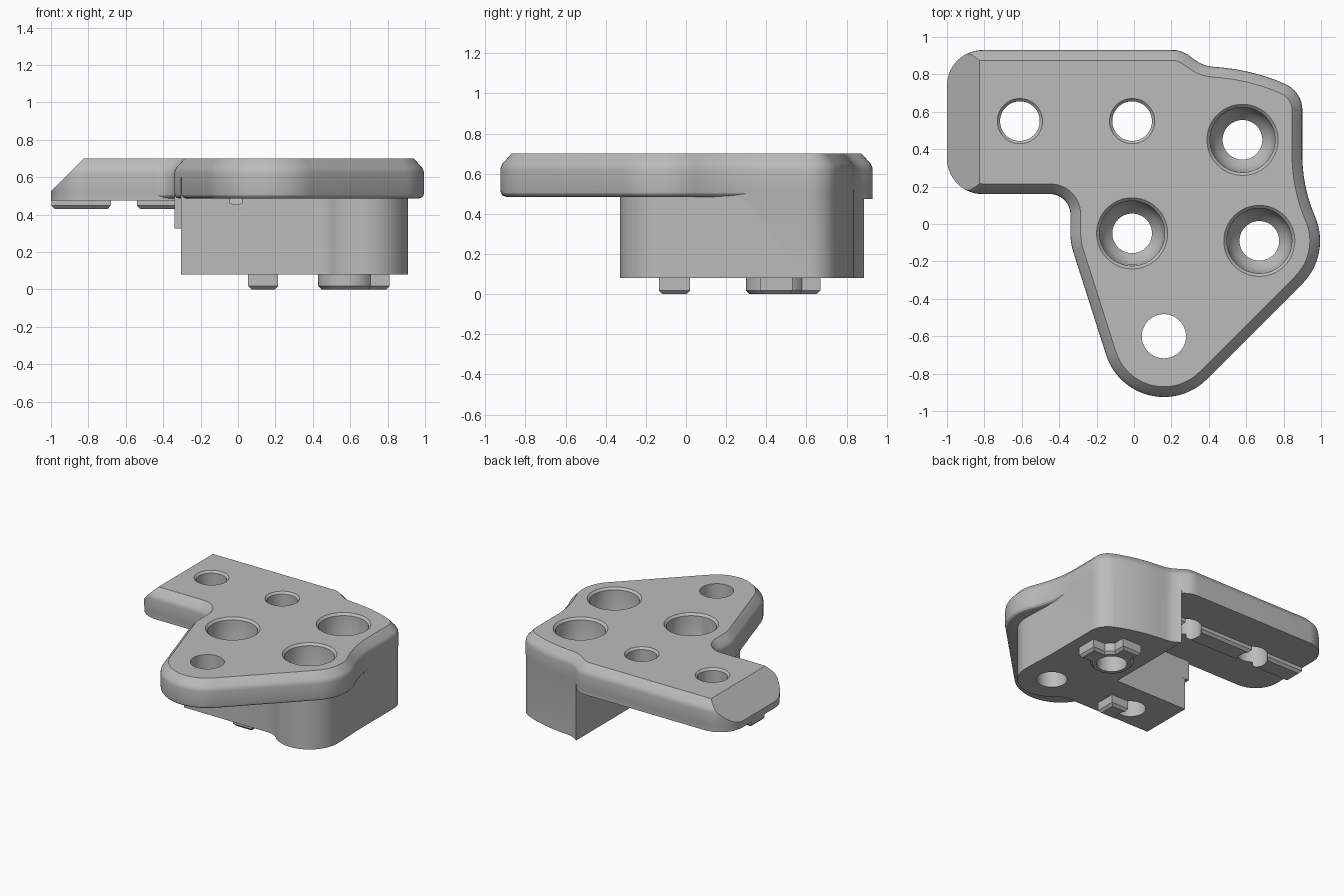
import bpy, bmesh, math
from mathutils import Vector

if "Cube" in bpy.data.objects:
    bpy.data.objects.remove(bpy.data.objects["Cube"])


def arc(cx, cy, r, a0, a1, n=14):
    return [(cx + r * math.cos(math.radians(a0 + (a1 - a0) * i / n)),
             cy + r * math.sin(math.radians(a0 + (a1 - a0) * i / n))) for i in range(n + 1)]


def clean(pts):
    out = []
    for p in pts:
        if not out or math.dist(p, out[-1]) > 0.003:
            out.append(p)
    return out


def inset(pts, d):
    """Offset a counter-clockwise outline inwards by d."""
    out = []
    for i, p in enumerate(pts):
        a, b, c = Vector(pts[i - 1]), Vector(p), Vector(pts[(i + 1) % len(pts)])
        u, v = (b - a).normalized(), (c - b).normalized()
        n1, n2 = Vector((-u.y, u.x)), Vector((-v.y, v.x))
        m = b + (n1 + n2) * d / (1 + n1.dot(n2))
        out.append((m.x, m.y))
    return out


def loft(name, rings):
    """Skin a stack of equal rings and cap both ends."""
    bm = bmesh.new()
    vs = [[bm.verts.new(p) for p in ring] for ring in rings]
    n = len(vs[0])
    for lo, hi in zip(vs, vs[1:]):
        for i in range(n):
            j = (i + 1) % n
            bm.faces.new((lo[i], lo[j], hi[j], hi[i]))
    bm.faces.new(vs[0][::-1])
    bm.faces.new(vs[-1])
    bmesh.ops.recalc_face_normals(bm, faces=bm.faces)
    me = bpy.data.meshes.new(name)
    bm.to_mesh(me)
    bm.free()
    ob = bpy.data.objects.new(name, me)
    bpy.context.collection.objects.link(ob)
    return ob


def prism(name, pts, steps):
    """Outline extruded through (inset, z) steps."""
    return loft(name, [[(x, y, z) for x, y in inset(pts, d)] for d, z in steps])


def rect(x0, x1, y0, y1):
    return [(x0, y0), (x1, y0), (x1, y1), (x0, y1)]


def lathe(name, cx, cy, profile, n=64):
    return loft(name, [[(x, y, z) for x, y in arc(cx, cy, r, 0, 360, n)[:-1]] for r, z in profile])


# top plate outline
outline = clean(
    arc(0.16, -0.6, 0.325, 197.2, 315, 28)
    + arc(0.67, -0.09, 0.325, -45, 23.3, 16)
    + arc(1.736, 0.37, 0.836, 203.3, 180, 12)
    + arc(0.75, 0.61, 0.15, 0, 65, 12)
    + [(0.76, 0.769), (0.70, 0.79), (0.62, 0.812), (0.54, 0.828), (0.47, 0.837), (0.42, 0.841),
       (0.385, 0.847), (0.355, 0.859), (0.325, 0.878), (0.29, 0.904), (0.26, 0.92), (0.23, 0.929)]
    + arc(0.2, 0.74, 0.19, 90, 90, 1)[:1]
    + arc(-0.81, 0.74, 0.19, 90, 180)
    + arc(-0.81, 0.35, 0.19, 180, 270)
    + arc(-0.45, 0.05, 0.11, 90, 0)
    + arc(-0.01, -0.05, 0.33, 180, 197.2, 5))
plate = prism("bracket", outline, [(0.03, 0.485), (0.012, 0.491), (0.003, 0.502), (0, 0.52), (0, 0.62),
                                   (0.003, 0.637), (0.012, 0.653), (0.055, 0.70)])

# square lower edge of the arm
arm = clean([(0.31, 0.16), (0.31, 0.888)]
            + [p for p in outline if p[1] > 0.159 and p[0] < 0.3])
adds = [prism("arm_lower", arm, [(0.001, 0.475), (0.001, 0.58)])]

# deep L-shaped body under the plate
body = clean([(-0.305, 0.19), (-0.305, -0.22)]
             + arc(0.399, -0.37, 0.15, 90, 46, 8)
             + arc(0.67, -0.09, 0.24, 226, 360, 28)
             + [(0.908, 0.0), (0.903, 0.1), (0.9, 0.2)]
             + [p for p in outline if p[1] > 0.6 and p[0] > 0.32]
             + [(0.31, 0.888)] + [(0.31, 0.19)])
adds.append(prism("body", body, [(0.001, 0.08), (0.001, 0.6)]))
adds.append(prism("side_step", rect(-0.339, -0.28, -0.06, 0.19), [(0, 0.325), (0, 0.57)]))

# locating rail and bosses with chamfered lower edges
adds.append(prism("arm_rail", rect(-0.997, 0.35, 0.47, 0.63), [(0.018, 0.43), (0, 0.448), (0, 0.53)]))
for name, pts in (("small_boss", rect(0.0, 0.215, -0.135, 0.02)),
                  ("boss_x", rect(0.58, 0.81, 0.37, 0.53)),
                  ("boss_y", rect(0.50, 0.66, 0.45, 0.67)),
                  ("boss_ring", arc(0.58, 0.45, 0.152, 0, 360, 48)[:-1])):
    adds.append(prism(name, pts, [(0.018, 0), (0, 0.018), (0, 0.15)]))

# cutters: through holes, counterbored holes, sloped arm end
cuts = []
for x, y in ((-0.61, 0.55), (-0.01, 0.55)):
    cuts.append(lathe("arm_hole", x, y, [(0.106, 0.3), (0.106, 0.685), (0.121, 0.70), (0.121, 0.8)]))
cuts.append(lathe("tip_hole", 0.16, -0.6, [(0.118, 0.3), (0.118, 0.8)]))
for x, y in ((0.58, 0.45), (-0.01, -0.05), (0.67, -0.09)):
    cuts.append(lathe("screw_hole", x, y, [(0.106, -0.1), (0.106, 0.36), (0.145, 0.40), (0.172, 0.46),
                                           (0.174, 0.684), (0.19, 0.70), (0.19, 0.8)]))
cuts.append(loft("slope_cut", [[(x, y, z) for x, z in ((-1.2, 0.325), (-0.7, 0.825), (-1.2, 0.825))]
                               for y in (0.0, 1.1)]))

# combine everything into one solid
for op, group in (("UNION", adds), ("DIFFERENCE", cuts)):
    for ob in group:
        m = plate.modifiers.new(ob.name, 'BOOLEAN')
        m.operation, m.solver, m.object = op, 'EXACT', ob
dg = bpy.context.evaluated_depsgraph_get()
solid = bpy.data.meshes.new_from_object(plate.evaluated_get(dg))
plate.modifiers.clear()
plate.data = solid
for ob in adds + cuts:
    bpy.data.objects.remove(ob)

# single grey material and smooth shading
mat = bpy.data.materials.new("light grey")
mat.diffuse_color = (0.5, 0.5, 0.5, 1)
mat.use_nodes = True
mat.node_tree.nodes["Principled BSDF"].inputs["Base Color"].default_value = mat.diffuse_color
solid.materials.clear()
solid.materials.append(mat)
bpy.context.view_layer.objects.active = plate
plate.select_set(True)
bpy.ops.object.shade_smooth_by_angle(angle=math.radians(25))
